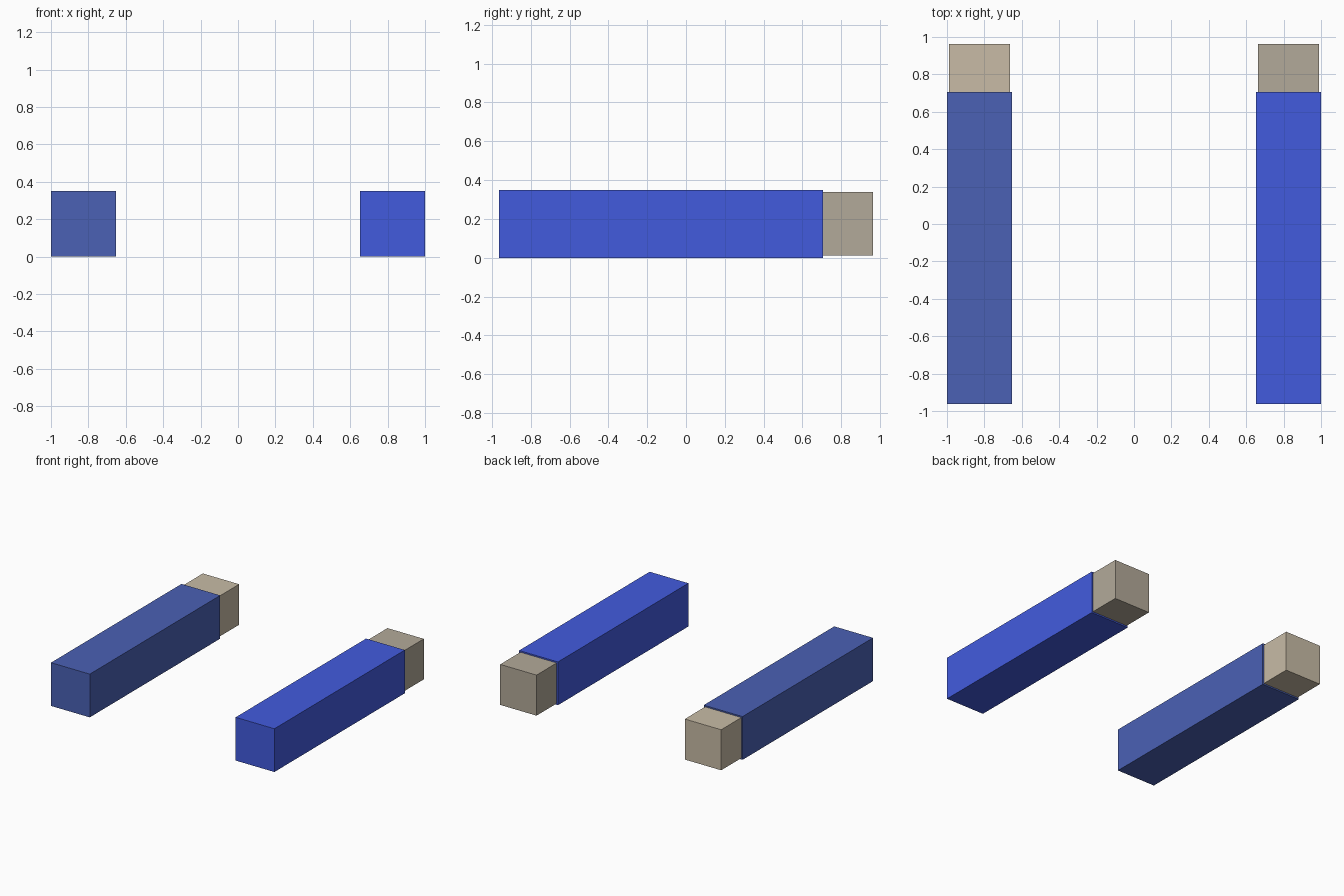
import bpy

if "Cube" in bpy.data.objects:
    bpy.data.objects.remove(bpy.data.objects["Cube"])


def material(name, rgb):
    m = bpy.data.materials.new(name)
    m.diffuse_color = (*rgb, 1)
    m.use_nodes = True
    m.node_tree.nodes["Principled BSDF"].inputs["Base Color"].default_value = m.diffuse_color
    return m


def box(name, lo, hi, mat):
    bpy.ops.mesh.primitive_cube_add(size=1, location=[(a + b) / 2 for a, b in zip(lo, hi)])
    ob = bpy.context.object
    ob.name = name
    ob.scale = [b - a for a, b in zip(lo, hi)]
    bpy.ops.object.transform_apply(location=False, rotation=False, scale=True)
    ob.data.materials.append(mat)


W, H = 0.347, 0.35      # sleeve width and height
INSET = 0.011           # block is slightly slimmer than its sleeve

for side, x0, sleeve_rgb, tip_rgb in (
        ("left", -1.0, (0.069, 0.119, 0.46), (0.58, 0.50, 0.38)),
        ("right", 1.0 - W, (0.055, 0.105, 0.73), (0.45, 0.40, 0.32))):
    # long blue sleeve
    box(side + "_sleeve", (x0, -0.963, 0), (x0 + W, 0.705, H),
        material(side + "_blue", sleeve_rgb))
    # beige block protruding at the back
    box(side + "_end_block", (x0 + INSET, 0.69, INSET),
        (x0 + W - INSET, 0.963, H - INSET),
        material(side + "_beige", tip_rgb))
